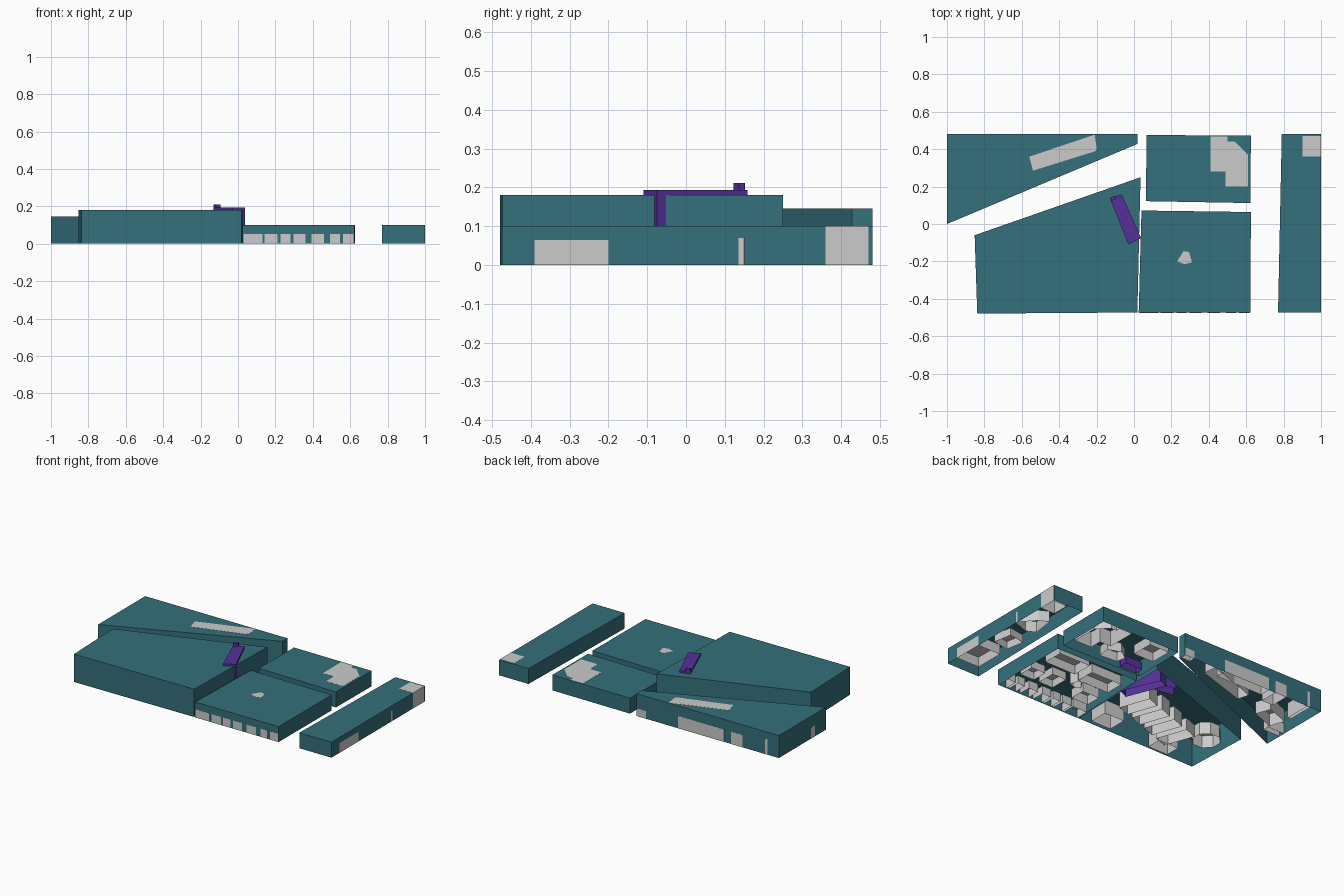
import bpy, bmesh, math

if "Cube" in bpy.data.objects:
    bpy.data.objects.remove(bpy.data.objects["Cube"])


def material(name, rgb):
    m = bpy.data.materials.new(name)
    m.diffuse_color = (*rgb, 1)
    m.use_nodes = True
    m.node_tree.nodes["Principled BSDF"].inputs["Base Color"].default_value = m.diffuse_color
    return m


teal = material("teal", (0.035, 0.16, 0.20))
purple = material("purple", (0.09, 0.03, 0.32))


def extrude(name, pts, h, mat=None, z0=0.0):
    """Upright shell: walls and roof over a footprint, open underneath."""
    area = sum(a[0] * b[1] - b[0] * a[1] for a, b in zip(pts, pts[1:] + pts[:1]))
    if area < 0:
        pts = pts[::-1]
    bm = bmesh.new()
    low = [bm.verts.new((x, y, z0)) for x, y in pts]
    top = [bm.verts.new((x, y, h)) for x, y in pts]
    n = len(pts)
    for i in range(n):
        j = (i + 1) % n
        bm.faces.new((low[i], low[j], top[j], top[i]))
    bm.faces.new(top)
    me = bpy.data.meshes.new(name)
    bm.to_mesh(me)
    bm.free()
    ob = bpy.data.objects.new(name, me)
    bpy.context.collection.objects.link(ob)
    if mat:
        me.materials.append(mat)
    return ob


def rect(x0, x1, y0, y1):
    return [(x0, y0), (x1, y0), (x1, y1), (x0, y1)]


def turned(cx, cy, w, d, deg):
    c, s = math.cos(math.radians(deg)), math.sin(math.radians(deg))
    return [(cx + u * w / 2 * c - v * d / 2 * s, cy + u * w / 2 * s + v * d / 2 * c)
            for u, v in ((-1, -1), (1, -1), (1, 1), (-1, 1))]


# City block envelopes, open below
extrude("large_block", [(-.852, -.06), (-.838, -.479), (.018, -.473), (.035, .25)], .18, teal)
extrude("wedge_block", [(-1, 0), (.018, .428), (.018, .48), (-1, .48)], .145, teal)
extrude("back_block", [(.063, .122), (.622, .112), (.625, .472), (.068, .476)], .1, teal)
extrude("front_block", [(.025, -.474), (.622, -.474), (.625, .064), (.04, .072)], .1, teal)
extrude("end_block", [(.77, -.474), (1, -.474), (1, .48), (.79, .48)], .1, teal)

# Purple building breaking through the large block
extrude("tower", [(-.13, .14), (-.03, -.11), (.038, -.075), (-.065, .158)], .193, purple)
extrude("tower_roof_hut", [(-.13, .14), (-.12, .122), (-.094, .137), (-.1, .152)], .211, purple, .193)
extrude("tower_wing", [(-.23, .08), (-.1, .06), (-.12, .13), (-.19, .15)], .09, purple)
extrude("small_purple_house", rect(.10, .22, .135, .19), .05, purple)

e = .0006  # lifts flush grey faces clear of the teal ones

# Grey row along the front of the front block
for x0, x1 in ((.03, .13), (.142, .21), (.226, .28), (.297, .36), (.393, .46), (.493, .545), (.562, .618)):
    extrude("row_house", rect(x0, x1, -.474 - e, -.39), .053)

# Other buildings of the front block
extrude("spire_house", [(.23, -.2), (.265, -.145), (.295, -.15), (.31, -.205), (.27, -.215)], .1 + e)
for x0, x1, y0, y1, h in ((.08, .3, -.14, -.02, .06), (.36, .46, -.3, -.18, .05), (.08, .2, -.32, -.22, .06),
                          (.5, .6, -.3, -.2, .05), (.36, .58, -.1, .03, .06)):
    extrude("courtyard_house", rect(x0, x1, y0, y1), h)

# Buildings of the back block
extrude("stepped_hall", [(.41, .468), (.41, .28), (.49, .28), (.49, .2), (.61, .2), (.61, .37),
                         (.54, .44), (.5, .44), (.5, .468)], .1 + e)
extrude("corner_house", rect(.11, .25, .3, .44), .06)
extrude("angled_house", [(.27, .17), (.39, .16), (.4, .24), (.32, .27), (.26, .23)], .06)

# Buildings of the end block
extrude("end_hall", rect(.84, 1 + e, -.39, -.2), .064)
extrude("end_corner_house", rect(.9, 1 + e, .36, .47), .1 + e)
extrude("end_angled_house", [(.84, .13), (.9, .1), (1 + e, .135), (1 + e, .15), (.92, .24), (.86, .27)], .07)
extrude("end_small_house", turned(.89, -.06, .11, .12, 10), .05)

# Buildings of the large block: slabs stepping sideways and an octagon
for i in range(4):
    extrude("slab_house", turned(-.16 - .13 * i, -.15 - .045 * i, .09, .2, 20), .11 - .01 * i)
octagon = [(-.71 + .085 * math.cos(math.pi * (k + .5) / 4), -.2 + .085 * math.sin(math.pi * (k + .5) / 4))
           for k in range(8)]
extrude("octagon_hall", octagon, .08)
extrude("front_hall", rect(-.64, -.5, -.465, -.37), .09)
extrude("side_hall", rect(-.2, -.06, -.45, -.33), .09)

# Buildings of the wedge block
extrude("long_slab", [(-.56, .36), (-.54, .285), (-.205, .39), (-.2, .405), (-.21, .478)], .145 + e)
for x0, x1, y0, h in ((-.05, .016, .44, .05), (-.61, -.28, .41, .08), (-.74, -.66, .36, .08), (-.92, -.9, .3, .1)):
    extrude("back_house", rect(x0, x1, y0, .48 + e), h)
extrude("left_house", rect(-1 - e, -.88, .11, .15), .07)
extrude("wide_house", turned(-.82, .24, .16, .1, 20), .08)
